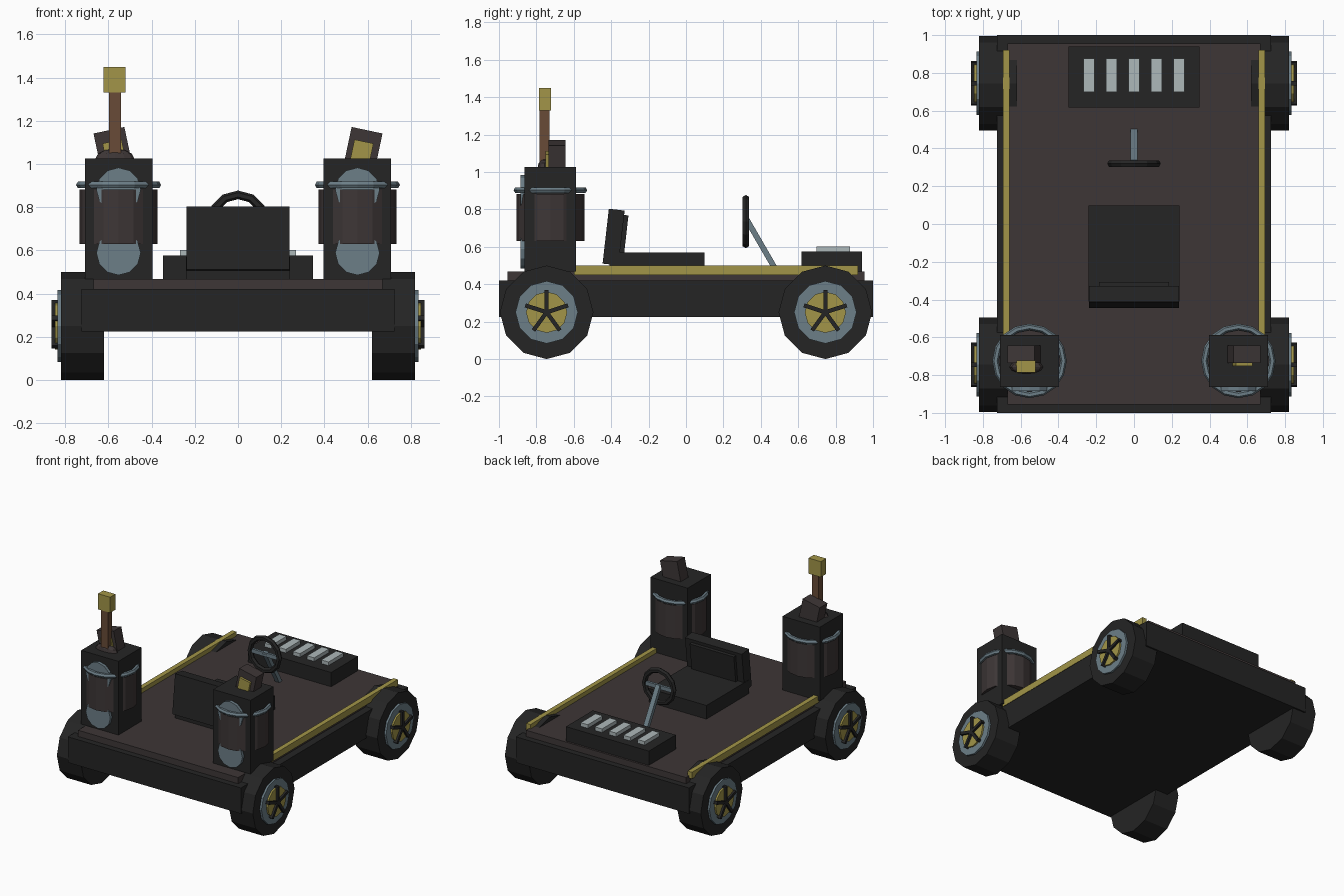
import bpy, math
from mathutils import Vector, Matrix

if "Cube" in bpy.data.objects:
    bpy.data.objects.remove(bpy.data.objects["Cube"])


def mat(name, rgb):
    m = bpy.data.materials.new(name)
    m.diffuse_color = (*rgb, 1)
    m.use_nodes = True
    m.node_tree.nodes["Principled BSDF"].inputs["Base Color"].default_value = m.diffuse_color
    return m


BLACK = mat("charcoal", (0.018, 0.018, 0.018))
BROWN = mat("dark brown", (0.047, 0.037, 0.037))
GOLD = mat("dull gold", (0.36, 0.30, 0.065))
STEEL = mat("blue grey", (0.15, 0.21, 0.245))
SILVER = mat("light grey", (0.42, 0.48, 0.49))
WOOD = mat("wood", (0.14, 0.07, 0.038))


def finish(name, material):
    o = bpy.context.object
    o.name = name
    o.data.materials.append(material)
    return o


def box(name, material, centre, size, rot=(0, 0, 0)):
    bpy.ops.mesh.primitive_cube_add(size=1, location=centre, rotation=rot)
    o = finish(name, material)
    o.scale = size
    return o


def span(name, material, x, y, z):
    """Box given by its ranges on the three axes."""
    r = (x, y, z)
    return box(name, material, [(a + b) / 2 for a, b in r], [b - a for a, b in r])


def disc(name, material, centre, radius, depth, sides, rot=(0, 0, 0)):
    bpy.ops.mesh.primitive_cylinder_add(vertices=sides, radius=radius, depth=depth,
                                        location=centre, rotation=rot)
    return finish(name, material)


def ring(name, material, centre, major, minor, sides, rot=(0, 0, 0), minor_sides=6):
    bpy.ops.mesh.primitive_torus_add(major_radius=major, minor_radius=minor,
                                     major_segments=sides, minor_segments=minor_sides,
                                     location=centre, rotation=rot)
    return finish(name, material)


# Chassis and deck
span("chassis", BLACK, (-0.725, 0.725), (-1, 1), (0.225, 0.42))
span("deck", BROWN, (-0.67, 0.67), (-0.955, 0.955), (0.41, 0.467))

# Wheels with hubs and star spokes
HALF = math.pi / 2
for sx in (-1, 1):
    for y in (-0.745, 0.745):
        c = (y, 0.25)
        disc("tyre", BLACK, (sx * 0.72, *c), 0.25, 0.2, 12, (0, HALF, 0))
        disc("rim", STEEL, (sx * 0.795, *c), 0.167, 0.08, 12, (0, HALF, 0))
        disc("hub", GOLD, (sx * 0.805, *c), 0.11, 0.085, 12, (0, HALF, 0))
        for i in range(5):
            a = i * math.tau / 5
            box("wheel_spoke", BLACK,
                (sx * 0.848, y - 0.06 * math.sin(a), 0.25 + 0.06 * math.cos(a)),
                (0.03, 0.022, 0.12), (a, 0, 0))
    # Side rail
    span("side_rail", GOLD, sorted((sx * 0.658, sx * 0.694)), (-0.6, 0.92), (0.45, 0.5))

# Corner towers
for sx in (-1, 1):
    cx, cy = sx * 0.553, -0.725
    box("tower", BLACK, (cx, cy, 0.747), (0.312, 0.276, 0.558))
    disc("tower_drum", BROWN, (cx, cy, 0.756), 0.181, 0.252, 16)
    ring("tower_ring", STEEL, (cx, cy, 0.903), 0.18, 0.017, 16)
    for z in (0.88, 0.588):
        disc("tower_lamp", STEEL, (cx, -0.865, z), 0.103, 0.04, 12, (HALF, 0, 0))
    tilt = (0, sx * math.radians(12), 0)
    box("tower_cap", BROWN, (sx * 0.58, -0.69, 1.073), (0.146, 0.092, 0.17), tilt)
    box("cap_plate", GOLD, (sx * 0.573, -0.742, 1.055), (0.09, 0.02, 0.1), tilt)

# Handle standing on the left tower
bpy.ops.mesh.primitive_uv_sphere_add(segments=12, ring_count=6, radius=1,
                                     location=(-0.57, -0.757, 1.025))
finish("handle_base", BROWN).scale = (0.09, 0.036, 0.045)
span("handle_shaft", WOOD, (-0.598, -0.542), (-0.783, -0.73), (1.02, 1.34))
span("handle_knob", GOLD, (-0.623, -0.521), (-0.785, -0.722), (1.33, 1.448))

# Seat
span("seat_base", BLACK, (-0.24, 0.24), (-0.41, 0.098), (0.46, 0.57))
lean = (math.radians(-6.5), 0, 0)
box("seat_back", BLACK, (0, -0.387, 0.652), (0.476, 0.085, 0.295), lean)
box("back_cushion", BLACK, (0, -0.335, 0.66), (0.37, 0.03, 0.22), lean)

# Steering wheel and column
ring("steering_wheel", BLACK, (0, 0.32, 0.735), 0.122, 0.02, 12, (HALF, 0, 0))
box("steering_crossbar", STEEL, (0, 0.322, 0.735), (0.22, 0.018, 0.03))
a, b = Vector((0, 0.325, 0.745)), Vector((0, 0.49, 0.46))
d = b - a
box("steering_column", STEEL, (a + b) / 2, (0.036, 0.03, d.length),
    (math.atan2(d.y, -d.z), 0, 0))

# Dashboard with keys
span("dashboard", BLACK, (-0.347, 0.347), (0.618, 0.94), (0.46, 0.575))
for i in range(-2, 3):
    box("key", SILVER, (i * 0.119, 0.788, 0.58), (0.06, 0.178, 0.044))
